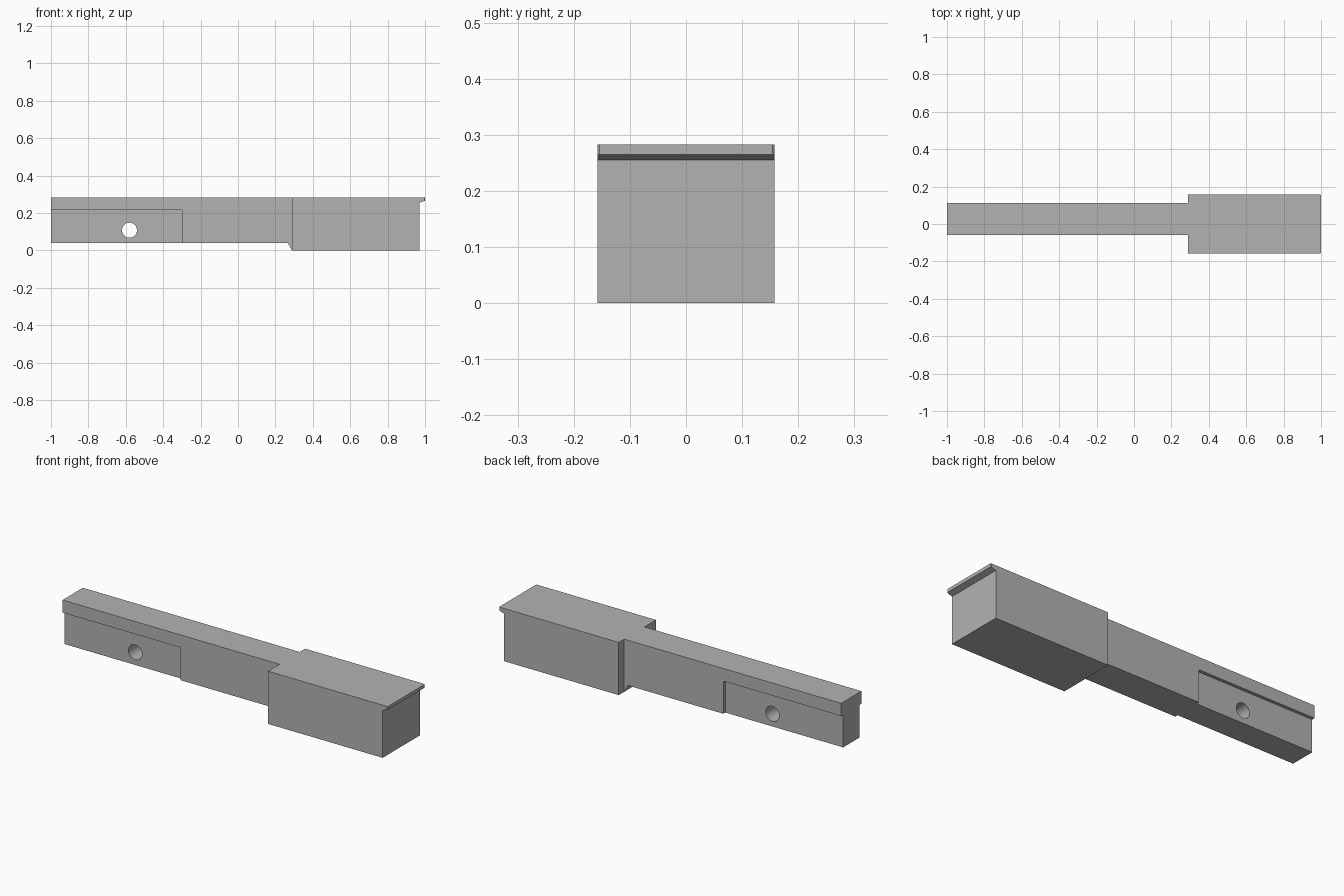
import bpy, bmesh, math
from mathutils import Matrix

cube = bpy.data.objects.get("Cube")
if cube:
    bpy.data.objects.remove(cube, do_unlink=True)

# Single grey material
grey = bpy.data.materials.new("plain grey")
grey.use_nodes = True
colour = (0.45, 0.45, 0.45, 1)
grey.diffuse_color = colour
grey.node_tree.nodes["Principled BSDF"].inputs["Base Color"].default_value = colour


def make_object(name, bm):
    bmesh.ops.recalc_face_normals(bm, faces=bm.faces)
    mesh = bpy.data.meshes.new(name)
    bm.to_mesh(mesh)
    bm.free()
    mesh.materials.append(grey)
    obj = bpy.data.objects.new(name, mesh)
    bpy.context.collection.objects.link(obj)
    return obj


def extrude_profile(points, y0, y1):
    """Sweep an x-z outline from y0 to y1."""
    bm = bmesh.new()
    face = bm.faces.new([bm.verts.new((x, y0, z)) for x, z in points])
    new = bmesh.ops.extrude_face_region(bm, geom=[face])["geom"]
    verts = [g for g in new if isinstance(g, bmesh.types.BMVert)]
    bmesh.ops.translate(bm, verts=verts, vec=(0, y1 - y0, 0))
    return bm


def cut(target, cutter):
    cutter.hide_render = True
    mod = target.modifiers.new("cut", 'BOOLEAN')
    mod.operation = 'DIFFERENCE'
    mod.solver = 'EXACT'
    mod.object = cutter
    bpy.context.view_layer.objects.active = target
    bpy.ops.object.modifier_apply(modifier=mod.name)
    bpy.data.objects.remove(cutter, do_unlink=True)


TOP, STEP_X = 0.283, 0.289
ARM_FRONT, ARM_BACK, RECESS = -0.06, 0.112, 0.017
HALF = 0.158

# Narrow arm with a small sloped foot where it meets the block
arm = make_object("arm", extrude_profile(
    [(-1, 0.04), (0.265, 0.04), (STEP_X, 0), (STEP_X, TOP), (-1, TOP)],
    ARM_FRONT, ARM_BACK))

# Shallow recesses on both sides of the arm's end
recess = [(-1.1, -0.1), (-0.3, -0.1), (-0.3, 0.215), (-1.1, 0.215)]
for y0, y1 in ((-0.3, ARM_FRONT + RECESS), (ARM_BACK - RECESS, 0.3)):
    cut(arm, make_object("recess_cutter", extrude_profile(recess, y0, y1)))

# Cross hole through the recessed end
bm = bmesh.new()
bmesh.ops.create_cone(bm, cap_ends=True, segments=40, radius1=0.04, radius2=0.04, depth=1,
                      matrix=Matrix.Translation((-0.58, 0, 0.108))
                      @ Matrix.Rotation(math.pi / 2, 4, 'X'))
cut(arm, make_object("hole_cutter", bm))

# Wide block with an overhanging lip at its top end edge
bm = extrude_profile(
    [(STEP_X, 0), (0.97, 0), (0.97, 0.255), (1, 0.265), (1, TOP), (STEP_X, TOP)],
    -HALF, HALF)
corners = [e for e in bm.edges if all(v.co.x > 0.99 for v in e.verts)
           and abs(e.verts[0].co.y - e.verts[1].co.y) < 0.01]
bmesh.ops.bevel(bm, geom=corners, offset=0.004, segments=1, affect='EDGES')
block = make_object("block", bm)

# Smooth hole wall, sharp edges elsewhere
for obj in (arm, block):
    bpy.ops.object.select_all(action='DESELECT')
    obj.select_set(True)
    bpy.context.view_layer.objects.active = obj
    bpy.ops.object.shade_smooth_by_angle(angle=math.radians(15))
